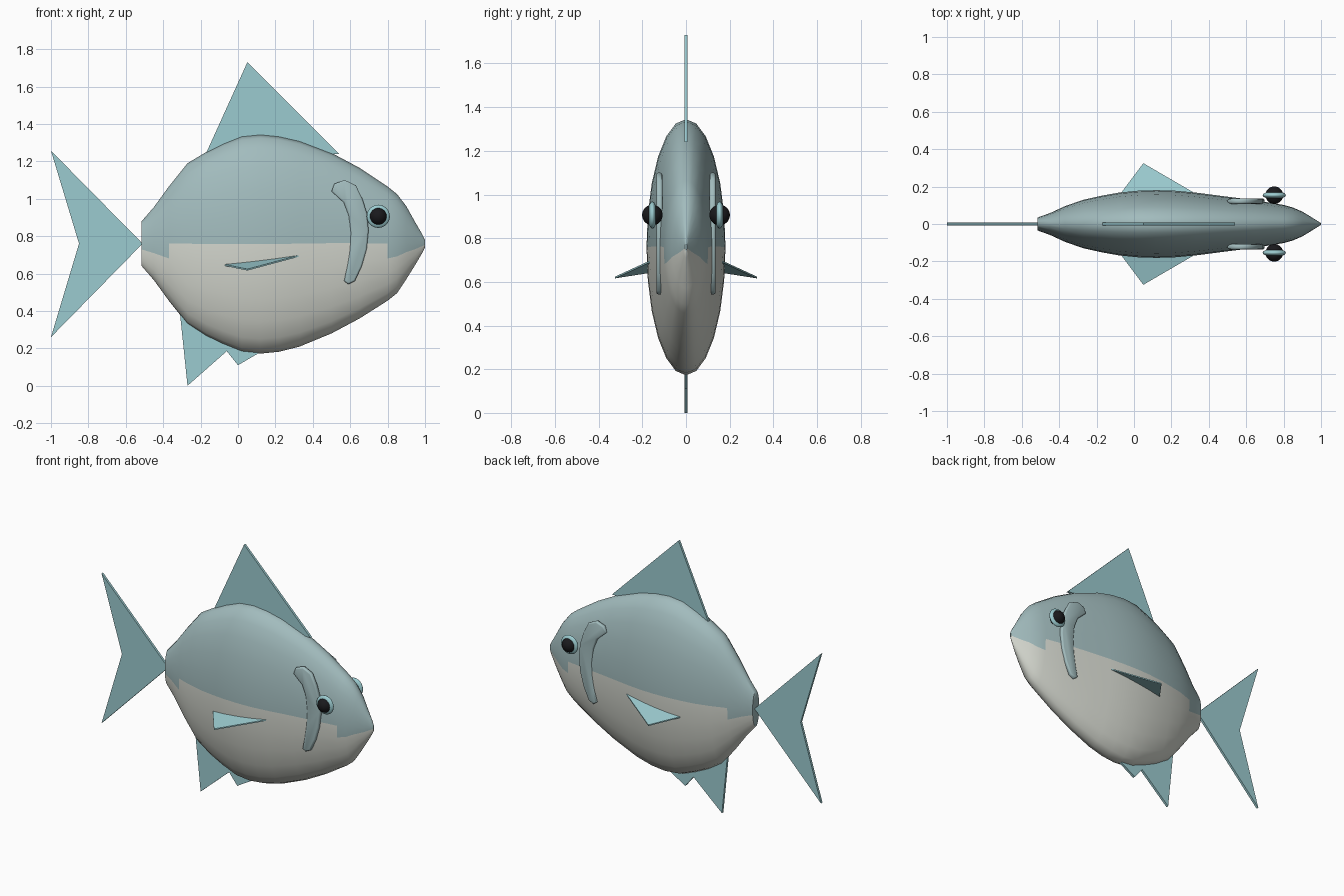
import bpy, bmesh
from math import cos, sin, pi
from mathutils import Vector

if "Cube" in bpy.data.objects:
    bpy.data.objects.remove(bpy.data.objects["Cube"])


def material(name, rgb):
    m = bpy.data.materials.new(name)
    m.diffuse_color = (*rgb, 1)
    m.use_nodes = True
    m.node_tree.nodes["Principled BSDF"].inputs["Base Color"].default_value = m.diffuse_color
    return m


BACK = material("back_blue", (0.36, 0.50, 0.51))
BELLY = material("belly_cream", (0.66, 0.68, 0.62))
FIN = material("fin_teal", (0.33, 0.60, 0.63))
PUPIL = material("pupil_black", (0.01, 0.01, 0.012))


def finish(name, bm, mats, smooth=None):
    bmesh.ops.recalc_face_normals(bm, faces=bm.faces)
    me = bpy.data.meshes.new(name)
    bm.to_mesh(me)
    bm.free()
    for m in mats:
        me.materials.append(m)
    ob = bpy.data.objects.new(name, me)
    bpy.context.collection.objects.link(ob)
    if smooth:
        bpy.ops.object.select_all(action='DESELECT')
        ob.select_set(True)
        bpy.context.view_layer.objects.active = ob
        bpy.ops.object.shade_smooth_by_angle(angle=smooth)
    return ob


def plate(name, points, offset, mat, bevel=0, smooth=None):
    """Thin slab: a 3D outline extruded by +-offset."""
    bm = bmesh.new()
    d = Vector(offset)
    f = bm.faces.new([bm.verts.new(Vector(p) - d) for p in points])
    ext = bmesh.ops.extrude_face_region(bm, geom=[f], use_keep_orig=True)
    bmesh.ops.translate(bm, vec=2 * d,
                        verts=[g for g in ext["geom"] if isinstance(g, bmesh.types.BMVert)])
    bmesh.ops.recalc_face_normals(bm, faces=bm.faces)
    if bevel:
        rim = [e for f in bm.faces if len(f.verts) > 4 for e in f.edges]
        bmesh.ops.bevel(bm, geom=rim, offset=bevel, segments=2, profile=0.5, affect='EDGES')
    return finish(name, bm, [mat], smooth)


# Body: elliptical rings (x, bottom, top, half width)
STATIONS = [
    (-0.515, 0.64, 0.88, 0.035), (-0.45, 0.565, 0.955, 0.058),
    (-0.37, 0.455, 1.065, 0.095), (-0.27, 0.33, 1.19, 0.13),
    (-0.17, 0.265, 1.25, 0.152), (-0.08, 0.222, 1.295, 0.168),
    (0.02, 0.182, 1.335, 0.178), (0.12, 0.172, 1.345, 0.181),
    (0.22, 0.182, 1.335, 0.178), (0.33, 0.21, 1.31, 0.168),
    (0.50, 0.28, 1.245, 0.146), (0.65, 0.36, 1.165, 0.127),
    (0.80, 0.455, 1.065, 0.102), (0.85, 0.495, 1.025, 0.088),
    (0.90, 0.57, 0.96, 0.066), (0.95, 0.65, 0.87, 0.036),
    (0.985, 0.71, 0.81, 0.014), (1.0, 0.74, 0.78, 0.004),
]
N = 24
bm = bmesh.new()
rings = []
for x, lo, hi, w in STATIONS:
    mid, h = (lo + hi) / 2, (hi - lo) / 2
    rings.append([bm.verts.new((x, w * cos(2 * pi * i / N), mid + h * sin(2 * pi * i / N)))
                  for i in range(N)])
for k in range(len(rings) - 1):
    a, b = rings[k], rings[k + 1]
    ends = STATIONS[k][0] < -0.375 or STATIONS[k][0] > 0.79
    for i in range(N):
        j = (i + 1) % N
        f = bm.faces.new((a[i], a[j], b[j], b[i]))
        # lower half is cream, one row lower at snout and tail
        f.material_index = int(N // 2 + ends <= i < N - ends)
bm.faces.new(rings[0])
bm.faces.new(rings[-1])
finish("body", bm, [BACK, BELLY], 0.9)

# Flat fins on the centre plane, outlines in x, z
FINS = {
    "dorsal_fin": [(-0.17, 1.245), (0.05, 1.73), (0.54, 1.24)],
    "tail_fin": [(-0.51, 0.76), (-1.0, 1.257), (-0.85, 0.76), (-1.0, 0.26)],
    "anal_fin": [(-0.31, 0.385), (-0.27, 0.0), (-0.06, 0.185), (0.0, 0.11), (0.12, 0.18)],
}
for name, pts in FINS.items():
    plate(name, [(x, 0, z) for x, z in pts], (0, 0.008, 0), FIN)

GILL = [(0.50, 1.04), (0.515, 1.08), (0.57, 1.10), (0.63, 1.072), (0.665, 1.00),
        (0.69, 0.92), (0.698, 0.83), (0.688, 0.73), (0.662, 0.64), (0.625, 0.56),
        (0.59, 0.543), (0.567, 0.56), (0.582, 0.63), (0.596, 0.72), (0.602, 0.82),
        (0.592, 0.91), (0.565, 0.98)]

for s, side in ((-1, "right"), (1, "left")):
    # Side fins
    plate(side + "_pectoral_fin",
          [(-0.07, s * 0.165, 0.645), (0.05, s * 0.325, 0.62), (0.33, s * 0.162, 0.695)],
          (0, 0, 0.004), FIN)
    # Gill covers
    plate(side + "_gill_cover", [(x, s * 0.122, z) for x, z in GILL],
          (0, 0.014, 0), BACK, 0.009, 0.9)
    # Eyes: flattened rim disc with a dark ball through it
    for name, r, ry, mat in (("eye_rim", 0.062, 0.021, FIN), ("pupil", 0.047, 0.047, PUPIL)):
        bm = bmesh.new()
        bmesh.ops.create_uvsphere(bm, u_segments=24, v_segments=16, radius=1)
        for v in bm.verts:
            x, y, z = v.co
            v.co = (0.75 + r * x, s * 0.154 + ry * z, 0.906 + r * y)
        finish(f"{side}_{name}", bm, [mat], 1.0)
